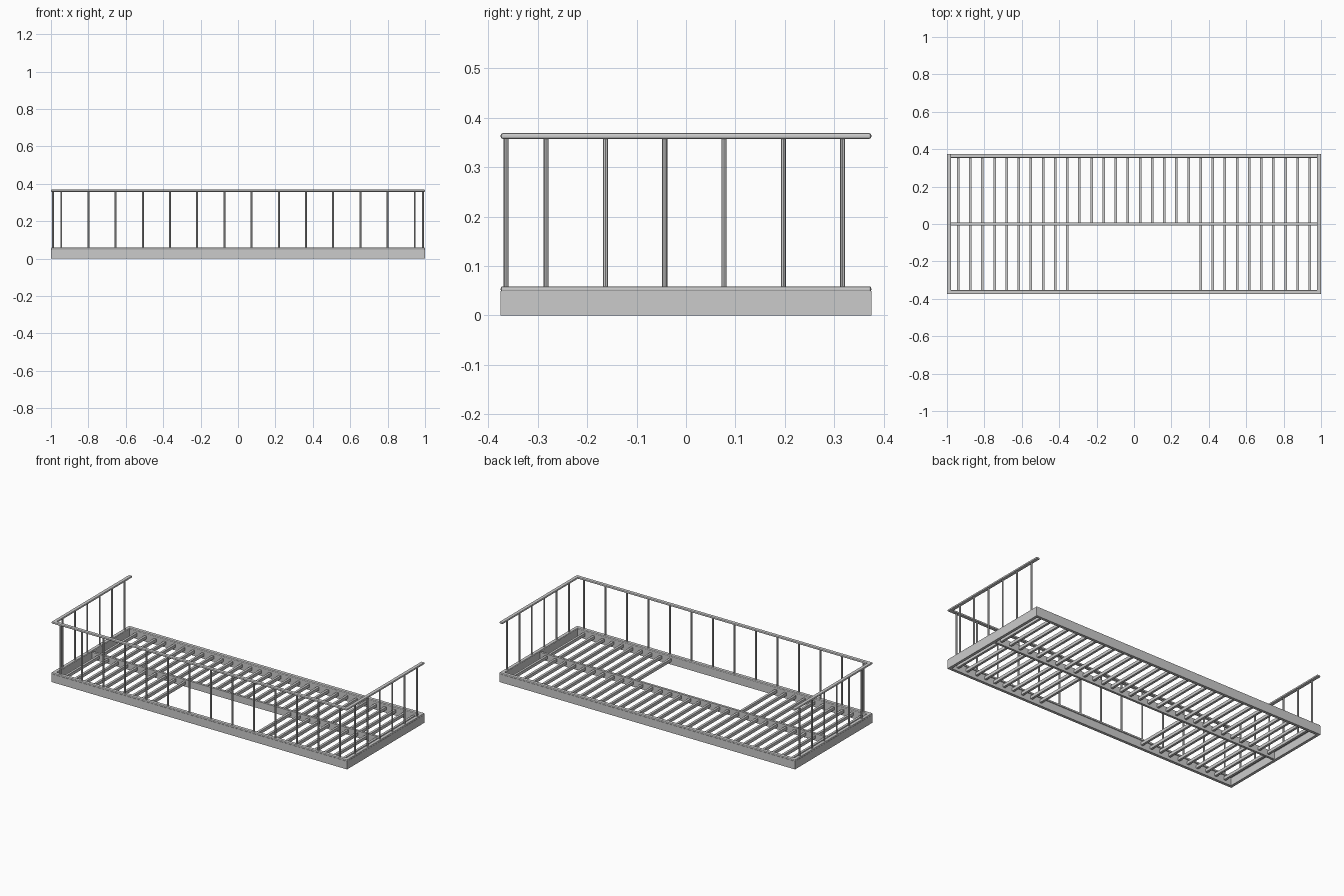
import bpy, bmesh
from mathutils import Matrix, Vector

if "Cube" in bpy.data.objects:
    bpy.data.objects.remove(bpy.data.objects["Cube"])

HX, HY = 1.0, 0.375      # half footprint
RAIL_W, RAIL_H = 0.022, 0.012


def finish(bm, name):
    me = bpy.data.meshes.new(name)
    bm.to_mesh(me)
    bm.free()
    ob = bpy.data.objects.new(name, me)
    bpy.context.collection.objects.link(ob)
    return ob


def add_box(bm, x0, x1, y0, y1, z0, z1):
    size = Vector((x1 - x0, y1 - y0, z1 - z0))
    mid = ((x0 + x1) / 2, (y0 + y1) / 2, (z0 + z1) / 2)
    bmesh.ops.create_cube(bm, size=1, matrix=Matrix.Translation(mid) @ Matrix.Diagonal((*size, 1)))


def add_post(bm, x, y, z0, z1, r=0.0052):
    bmesh.ops.create_cone(bm, cap_ends=True, segments=8, radius1=r, radius2=r, depth=z1 - z0,
                          matrix=Matrix.Translation((x, y, (z0 + z1) / 2)))


def rail(name, x0, x1, y0, y1, z):
    bm = bmesh.new()
    add_box(bm, x0, x1, y0, y1, z, z + RAIL_H)
    ob = finish(bm, name)
    mod = ob.modifiers.new("rounded", 'BEVEL')
    mod.width = 0.0045
    mod.segments = 2


# platform frame
t = 0.017
bm = bmesh.new()
for s in (-1, 1):
    y = sorted((s * HY, s * (HY - t)))
    add_box(bm, -HX, HX, *y, 0, 0.049)
    x = sorted((s * HX, s * (HX - t)))
    add_box(bm, *x, -HY + t, HY - t, 0, 0.049)
finish(bm, "platform_frame")

# centre beam
bm = bmesh.new()
add_box(bm, -HX + t, HX - t, -0.007, 0.007, 0.004, 0.046)
finish(bm, "centre_beam")

# floor slats, with an opening in the middle of the front half
bm = bmesh.new()
for i in range(30):
    x = -0.94 + i * 1.88 / 29
    front = -0.007 if 10 <= i <= 19 else -HY + t
    add_box(bm, x - 0.007, x + 0.007, max(front, -HY + t), HY - t, 0.018, 0.036)
finish(bm, "floor_slats")

# lower rail loop and upper rail on three sides
for level, z in (("lower", 0.047), ("upper", 0.357)):
    rail(level + "_rail_front", -HX, HX, -HY, -HY + RAIL_W, z)
    rail(level + "_rail_left", -HX, -HX + RAIL_W, -HY, HY, z)
    rail(level + "_rail_right", HX - RAIL_W, HX, -HY, HY, z)
rail("lower_rail_back", -HX, HX, HY - RAIL_W, HY, 0.047)

# railing bars
bm = bmesh.new()
for i in range(14):
    add_post(bm, -0.945 + i * 1.89 / 13, -HY + RAIL_W / 2, 0.055, 0.36)
finish(bm, "front_bars")
bm = bmesh.new()
for s in (-1, 1):
    for i in range(6):
        add_post(bm, s * (HX - RAIL_W / 2), -0.283 + i * 0.12, 0.055, 0.36)
finish(bm, "side_bars")
